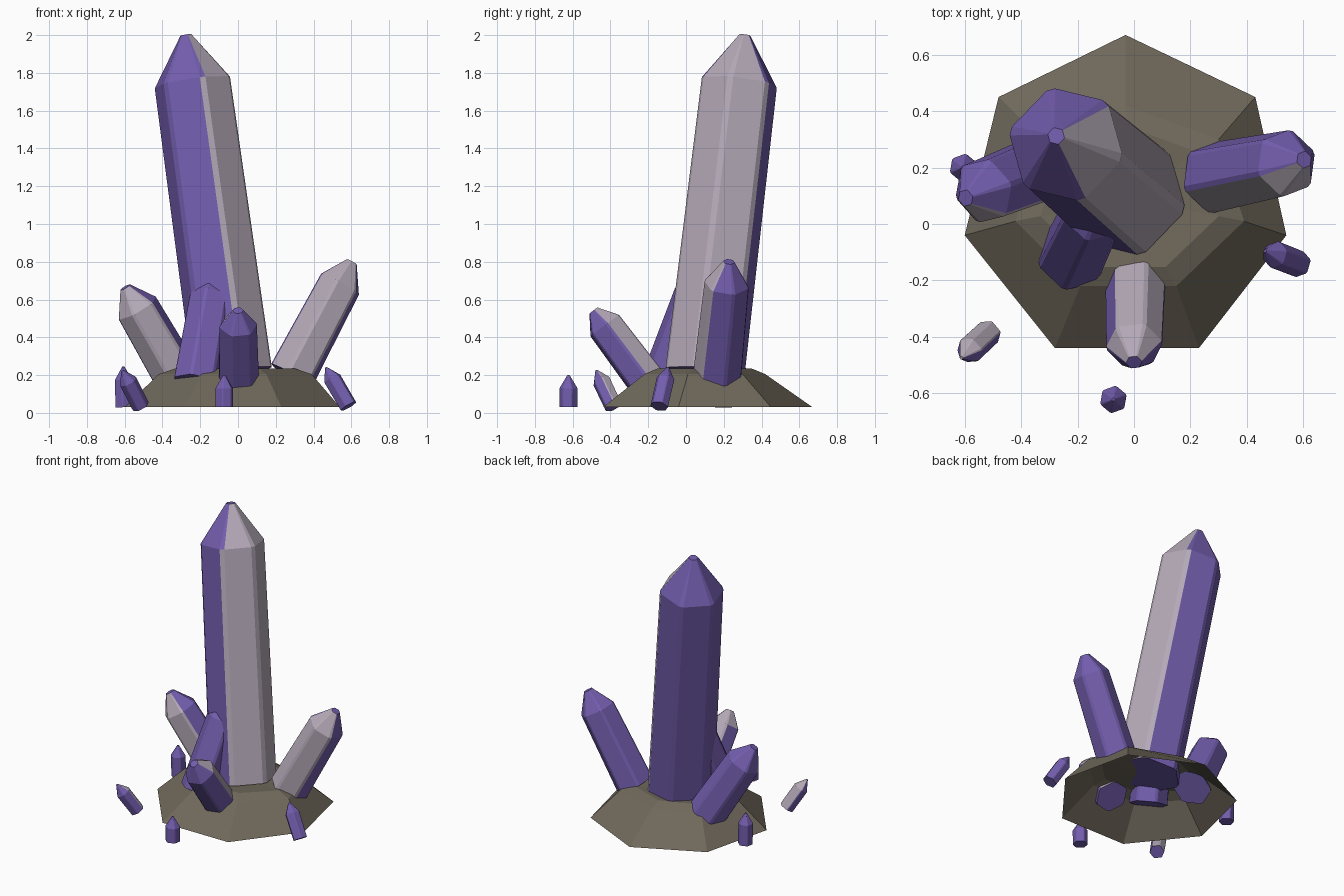
import bpy, bmesh, math
from mathutils import Vector

if "Cube" in bpy.data.objects:
    bpy.data.objects.remove(bpy.data.objects["Cube"])


def material(name, rgb):
    m = bpy.data.materials.new(name)
    m.diffuse_color = (*rgb, 1)
    m.use_nodes = True
    m.node_tree.nodes["Principled BSDF"].inputs["Base Color"].default_value = m.diffuse_color
    return m


PURPLE = material("purple_crystal", (0.17, 0.11, 0.42))
PALE = material("pale_crystal", (0.46, 0.40, 0.48))
ROCK = material("brown_rock", (0.16, 0.14, 0.105))


def finish(bm, name, mats):
    bmesh.ops.recalc_face_normals(bm, faces=bm.faces[:])
    me = bpy.data.meshes.new(name)
    bm.to_mesh(me)
    bm.free()
    for m in mats:
        me.materials.append(m)
    ob = bpy.data.objects.new(name, me)
    bpy.context.collection.objects.link(ob)
    return ob


def bridge(bm, a, b):
    n = len(a)
    for i in range(n):
        j = (i + 1) % n
        bm.faces.new((a[i], a[j], b[j], b[i]))


def crystal(name, base, tip, r_base, r_top, tip_len, tip_r, phase, pale_dir=None, chamfer=4.5):
    """Leaning hexagonal prism with narrow corner facets and a blunt tip."""
    base, tip = Vector(base), Vector(tip)
    axis = (tip - base).normalized()
    rot = Vector((0, 0, 1)).rotation_difference(axis)
    angles = [math.radians(phase + 60 * k + s * chamfer) for k in range(6) for s in (-1, 1)]
    bm = bmesh.new()
    rings = []
    for centre, r in ((base, r_base), (tip - axis * tip_len, r_top), (tip, tip_r)):
        rings.append([bm.verts.new(centre + rot @ Vector((r * math.cos(a), r * math.sin(a), 0)))
                      for a in angles])
    bridge(bm, rings[0], rings[1])
    bridge(bm, rings[1], rings[2])
    bm.faces.new(rings[0][::-1])
    bm.faces.new(rings[2])
    bmesh.ops.recalc_face_normals(bm, faces=bm.faces[:])
    # paler growth on the sides that face pale_dir
    if pale_dir:
        d = Vector(pale_dir).normalized()
        for f in bm.faces:
            f.normal_update()
            f.material_index = int(f.normal.dot(d) > 0.42)
    return finish(bm, name, (PURPLE, PALE))


# Rock mound: open shell with seven sides
outer = [(-0.03, 0.67), (0.43, 0.45), (0.54, -0.04), (0.23, -0.44),
         (-0.28, -0.44), (-0.60, -0.04), (-0.48, 0.45)]
middle = [(-0.03, 0.42), (0.30, 0.30), (0.39, 0.01), (0.15, -0.22),
          (-0.19, -0.22), (-0.42, 0.01), (-0.33, 0.30)]
centre = Vector((-0.02, 0.09))
inner = [centre + (Vector(p) - centre) * 0.78 for p in middle]
bm = bmesh.new()
loops = [[bm.verts.new((p[0], p[1], z)) for p in ring]
         for ring, z in ((outer, 0.03), (middle, 0.205), (inner, 0.235))]
bridge(bm, loops[0], loops[1])
bridge(bm, loops[1], loops[2])
mid = bm.verts.new((centre.x, centre.y, 0.22))
for i in range(7):
    bm.faces.new((loops[2][i], loops[2][(i + 1) % 7], mid))
finish(bm, "rock_base", (ROCK,))

# Large crystals growing out of the rock
crystal("main_crystal", (-0.03, 0.10, 0.21), (-0.276, 0.312, 2.0),
        0.214, 0.204, 0.255, 0.03, -14, (0.97, -0.24, 0))
crystal("right_crystal", (0.285, 0.165, 0.20), (0.603, 0.228, 0.80),
        0.128, 0.118, 0.135, 0.03, 20, (0, -1, 0.1))
crystal("left_crystal", (-0.31, 0.205, 0.17), (-0.597, 0.092, 0.665),
        0.125, 0.116, 0.13, 0.03, 15, (-0.2, -1, 0))
crystal("leaning_crystal", (-0.22, -0.12, 0.16), (-0.12, 0.09, 0.74),
        0.122, 0.114, 0.13, 0.03, 15)
crystal("front_crystal", (0.005, -0.215, 0.175), (0.0, -0.49, 0.542),
        0.106, 0.099, 0.10, 0.028, 8, (0, 0.55, 0.8))

# Small loose shards around the rock
shards = [((-0.073, -0.622, 0.03), (-0.073, -0.622, 0.20), 20, None),
          ((-0.603, 0.20, 0.03), (-0.607, 0.20, 0.245), 20, None),
          ((-0.515, -0.385, 0.035), (-0.612, -0.475, 0.225), 10, (0, 0.5, 1)),
          ((0.585, -0.142, 0.035), (0.465, -0.095, 0.24), 15, None)]
for i, (b, t, ph, pale) in enumerate(shards):
    crystal(f"shard_{i + 1}", b, t, 0.047, 0.048, 0.07, 0.006, ph, pale)
